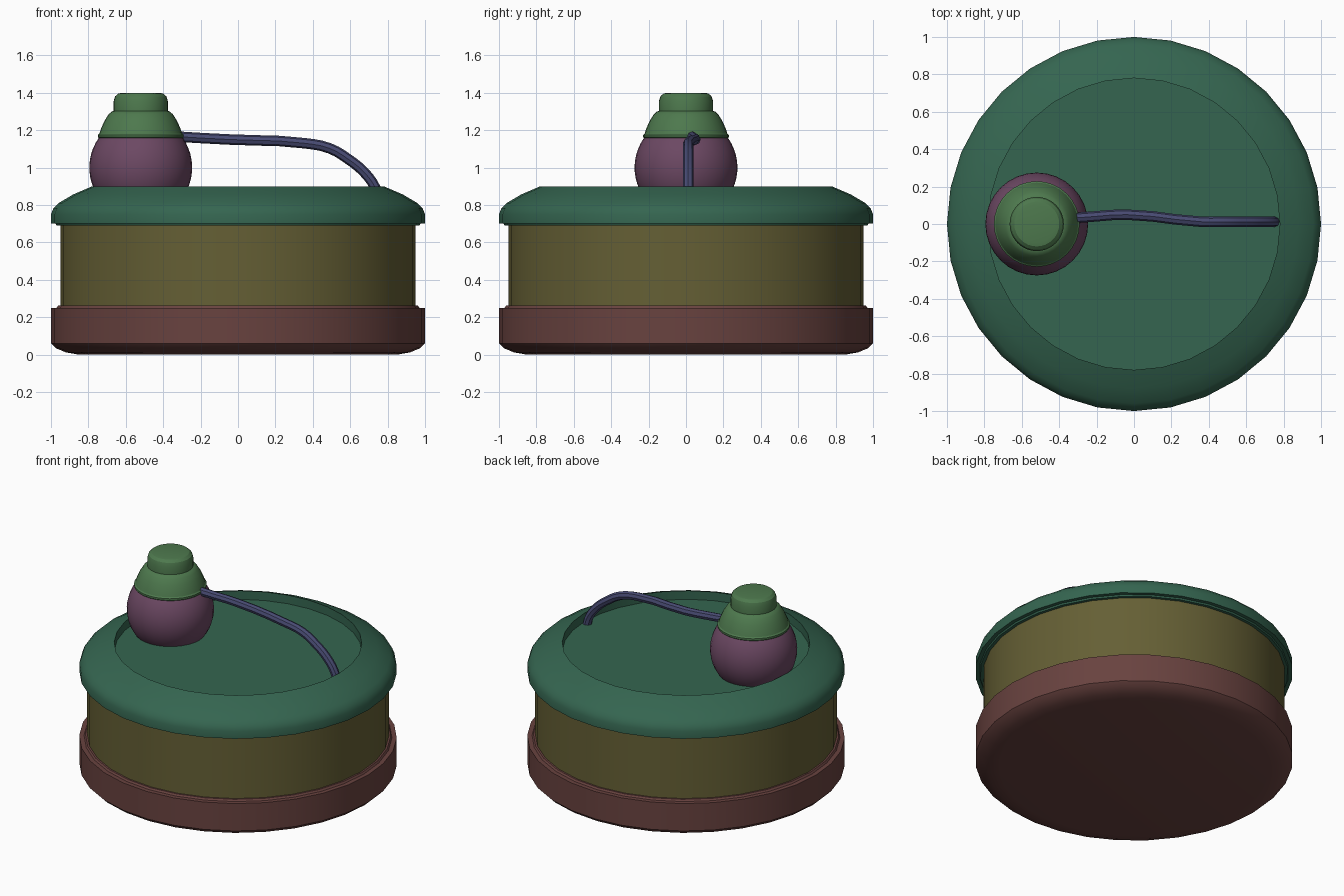
import bpy, bmesh, math

if "Cube" in bpy.data.objects:
    bpy.data.objects.remove(bpy.data.objects["Cube"])


def finish(obj, color):
    mat = bpy.data.materials.new(obj.name + "_colour")
    mat.diffuse_color = (*color, 1)
    mat.use_nodes = True
    mat.node_tree.nodes["Principled BSDF"].inputs["Base Color"].default_value = mat.diffuse_color
    obj.data.materials.append(mat)
    bpy.ops.object.select_all(action='DESELECT')
    obj.select_set(True)
    bpy.context.view_layer.objects.active = obj


def lathe(name, profile, color, center=(0, 0), sides=32):
    """Revolve (radius, z) points about a vertical axis."""
    bm = bmesh.new()
    verts = [bm.verts.new((r, 0, z)) for r, z in profile]
    edges = [bm.edges.new(pair) for pair in zip(verts, verts[1:])]
    bmesh.ops.spin(bm, geom=verts + edges, cent=(0, 0, 0), axis=(0, 0, 1),
                   angle=math.tau, steps=sides)
    bmesh.ops.remove_doubles(bm, verts=bm.verts, dist=1e-4)
    bmesh.ops.recalc_face_normals(bm, faces=bm.faces)
    mesh = bpy.data.meshes.new(name)
    bm.to_mesh(mesh)
    bm.free()
    obj = bpy.data.objects.new(name, mesh)
    obj.location = (*center, 0)
    bpy.context.collection.objects.link(obj)
    finish(obj, color)
    bpy.ops.object.shade_smooth_by_angle(angle=math.radians(30))
    return obj


# Drum: base tray, side wall and dished lid
lathe("base_tray", [(0, 0), (0.85, 0), (0.92, 0.012), (0.975, 0.035), (1, 0.06),
                    (1, 0.25), (0.97, 0.25), (0.962, 0.262), (0.94, 0.262),
                    (0.94, 0.22), (0, 0.22)], (0.14, 0.055, 0.05))
lathe("drum_wall", [(0, 0.23), (0.95, 0.23), (0.95, 0.72), (0, 0.72)],
      (0.13, 0.115, 0.035))
lathe("lid", [(0, 0.69), (0.97, 0.69), (0.975, 0.70), (1, 0.70), (1, 0.75),
              (0.987, 0.783), (0.96, 0.81), (0.88, 0.857), (0.78, 0.90),
              (0.78, 0.84), (0, 0.84)], (0.035, 0.13, 0.08))

# Valve bulb: sphere cut off by the lid floor
bulb = [(0, 0.83)]
for i in range(13):
    a = math.radians(-38 + i * 80 / 12)
    bulb.append((0.275 * math.cos(a), 1.0 + 0.275 * math.sin(a)))
bulb.append((0, bulb[-1][1]))
valve = (-0.52, 0)
lathe("valve_bulb", bulb, (0.15, 0.065, 0.125), valve)

# Valve cap with rim, dome and knob
lathe("valve_cap", [(0, 1.155), (0.222, 1.155), (0.229, 1.163), (0.229, 1.175),
                    (0.221, 1.182), (0.212, 1.21), (0.194, 1.25), (0.172, 1.285),
                    (0.155, 1.30), (0.145, 1.303), (0.145, 1.355), (0.137, 1.381),
                    (0.12, 1.396), (0.1, 1.40), (0, 1.40)],
      (0.075, 0.19, 0.075), valve)

# Bent hose from the cap down to the lid recess
path = [(-0.40, 0.03, 1.172), (-0.28, 0.035, 1.163), (-0.04, 0.05, 1.15),
        (0.36, 0.012, 1.13), (0.49, 0.012, 1.103), (0.59, 0.012, 1.045),
        (0.675, 0.012, 0.975), (0.735, 0.012, 0.89), (0.752, 0.012, 0.83)]
curve = bpy.data.curves.new("hose", 'CURVE')
curve.dimensions = '3D'
curve.bevel_depth = 0.028
curve.bevel_resolution = 2
curve.use_fill_caps = True
curve.resolution_u = 3
spline = curve.splines.new('BEZIER')
spline.bezier_points.add(len(path) - 1)
for p, co in zip(spline.bezier_points, path):
    p.co = co
    p.handle_left_type = p.handle_right_type = 'AUTO'
hose = bpy.data.objects.new("hose", curve)
bpy.context.collection.objects.link(hose)
finish(hose, (0.065, 0.07, 0.17))
bpy.ops.object.convert(target='MESH')
bpy.ops.object.shade_smooth_by_angle(angle=math.radians(40))
